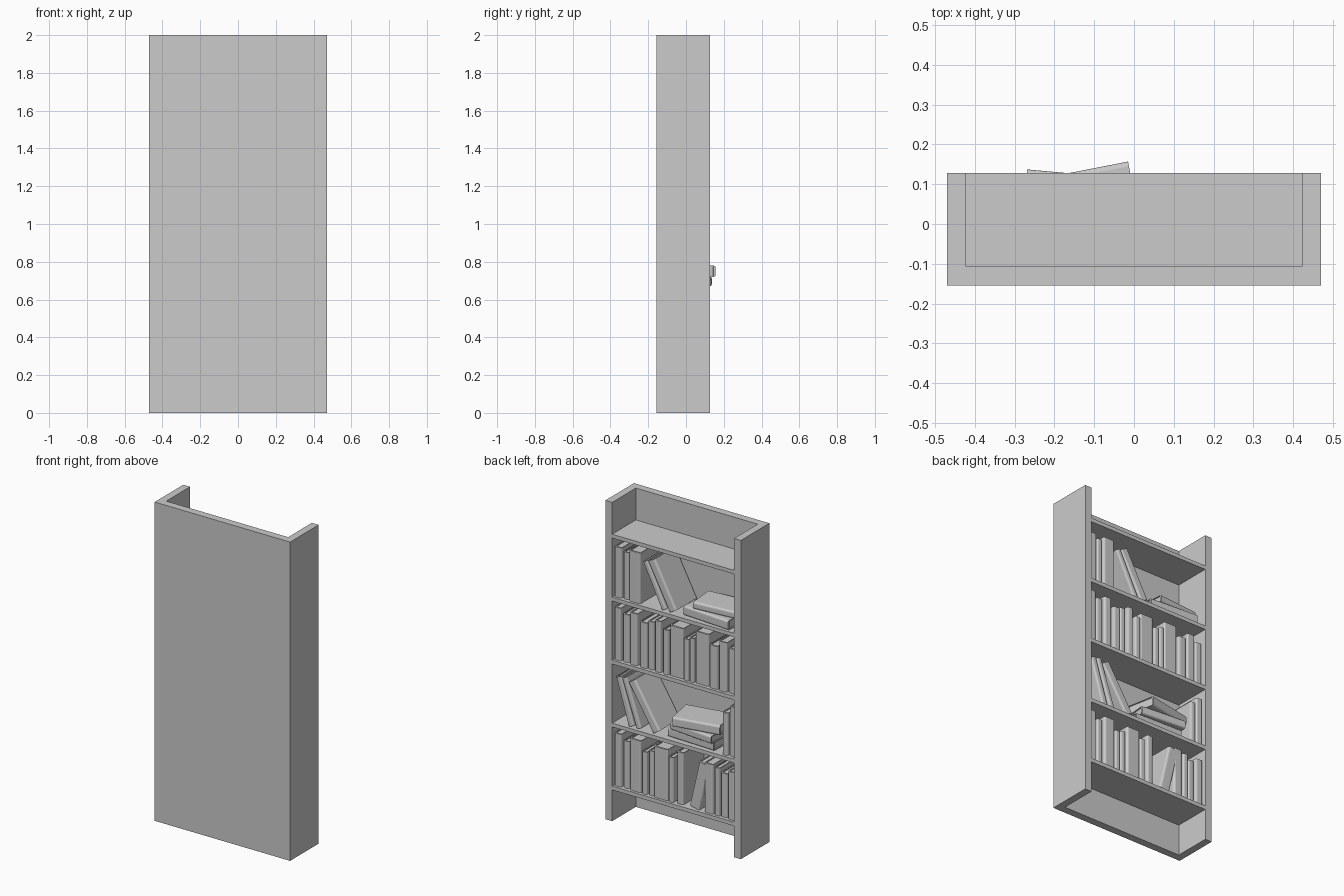
import bpy, bmesh, math
from mathutils import Matrix, Vector

if "Cube" in bpy.data.objects:
    bpy.data.objects.remove(bpy.data.objects["Cube"])


def add_box(bm, lo, hi, m=Matrix()):
    lo, hi = Vector(lo), Vector(hi)
    s = Matrix.Diagonal((*(hi - lo), 1))
    bmesh.ops.create_cube(bm, size=1, matrix=m @ Matrix.Translation((lo + hi) / 2) @ s)


def finish(name, bm):
    bmesh.ops.recalc_face_normals(bm, faces=bm.faces)
    me = bpy.data.meshes.new(name)
    bm.to_mesh(me)
    bm.free()
    ob = bpy.data.objects.new(name, me)
    bpy.context.collection.objects.link(ob)
    return ob


def book(name, t, d, h, m):
    """Hardback: x = thickness, spine at y = 0, pages towards -y, z = height."""
    bm = bmesh.new()
    c, r = 0.005, min(0.012, t * 0.3)
    # wrapped cover with rounded spine corners
    arc = [(r - r * math.cos(a), -r + r * math.sin(a))
           for a in (0, math.pi / 6, math.pi / 3, math.pi / 2)]
    pts = [(0, -d)] + arc + [(t - x, y) for x, y in reversed(arc)]
    pts += [(t, -d), (t - c, -d), (t - c, -r), (c, -r), (c, -d)]
    f = bm.faces.new([bm.verts.new(m @ Vector((x, y, 0))) for x, y in pts])
    g = bmesh.ops.extrude_face_region(bm, geom=[f])
    up = m.to_3x3() @ Vector((0, 0, h))
    bmesh.ops.translate(bm, vec=up, verts=[v for v in g['geom'] if isinstance(v, bmesh.types.BMVert)])
    # page block
    add_box(bm, (c, -d + 0.006, 0.006), (t - c, -r, h - 0.006), m)
    return finish(name, bm)


def upright(name, z, x0, x1, h, lean=0, front=0.112):
    t, a = x1 - x0, math.radians(lean)
    m = Matrix.Translation((x0, front, z + max(0, t * math.sin(a)))) @ Matrix.Rotation(a, 4, 'Y')
    book(name, t, min(0.205, h * 0.65), h, m)


def lying(name, x, y, z, t, d, h, turn):
    m = (Matrix.Translation((x, y, z)) @ Matrix.Rotation(math.radians(turn), 4, 'Z')
         @ Matrix.Rotation(-math.pi / 2, 4, 'Y'))
    book(name, t, d, h, m)


# case: U-shaped plan, open towards +y
X, XI, YB, YI, YF = 0.47, 0.423, -0.155, -0.107, 0.128
bm = bmesh.new()
plan = [(-X, YB), (X, YB), (X, YF), (XI, YF), (XI, YI), (-XI, YI), (-XI, YF), (-X, YF)]
f = bm.faces.new([bm.verts.new((x, y, 0)) for x, y in plan])
g = bmesh.ops.extrude_face_region(bm, geom=[f])
bmesh.ops.translate(bm, vec=(0, 0, 2), verts=[v for v in g['geom'] if isinstance(v, bmesh.types.BMVert)])
finish("bookcase_case", bm)

# shelves
tops = [0.22, 0.615, 1.01, 1.405, 1.80]
for i, z in enumerate(tops):
    bm = bmesh.new()
    add_box(bm, (-XI, YI, z - 0.024), (XI, YF, z))
    finish(f"shelf_{i + 1}", bm)

# upright books: (low x, high x, height) per shelf
rows = [
    [(.372, .42, .33), (.322, .36, .295), (.235, .312, .325), (.195, .23, .265), (.15, .185, .28),
     (.05, .145, .32), (.01, .045, .28), (-.055, -.01, .325),
     (-.265, -.205, .31), (-.31, -.275, .30), (-.36, -.315, .275), (-.418, -.368, .30)],
    [(-.368, -.328, .265), (-.42, -.375, .31)],
    [(.375, .42, .33), (.322, .365, .30), (.26, .312, .325), (.195, .243, .285), (.152, .19, .30),
     (.098, .14, .32), (.045, .082, .28), (-.055, .04, .315), (-.095, -.06, .26), (-.132, -.1, .275),
     (-.23, -.137, .325), (-.295, -.24, .27), (-.36, -.305, .31), (-.418, -.368, .28)],
    [(.37, .42, .315), (.325, .362, .295), (.24, .318, .318)],
]
for r, row in enumerate(rows):
    for i, (a, b, h) in enumerate(row):
        upright(f"book_row{r + 1}_{i + 1}", tops[r], a, b, h, front=0.112 - 0.006 * (i % 3 == 1))

# leaning books: shelf, low x, high x, height, lean angle
for i, (s, a, b, h, ang) in enumerate([
        (0, -.185 + .015, -.10, .30, -13),
        (1, .285, .325, .30, 17), (1, .235, .27, .31, 19), (1, .105, .16, .325, 32),
        (3, .06, .095, .30, 26), (3, -.01, .045, .32, 28)]):
    if ang < 0:
        # lean towards -x: pivot on the low-x bottom edge
        upright(f"leaning_book_{i + 1}", tops[s], a, b, h, ang)
    else:
        upright(f"leaning_book_{i + 1}", tops[s], a, b, h, ang)

# stacked books lying flat: front +x corner, thickness, depth, length, turn
lying("stack_low_1", .06, .095, .615, .055, .19, .325, -2)
lying("stack_low_2", .03, .110, .67, .05, .19, .30, -5.2)
lying("stack_low_3", -.015, .157, .72, .06, .19, .295, 11)
lying("stack_high_1", -.05, .095, 1.405, .06, .185, .325, -4)
lying("stack_high_2", -.12, .10, 1.465, .045, .175, .275, 5)
